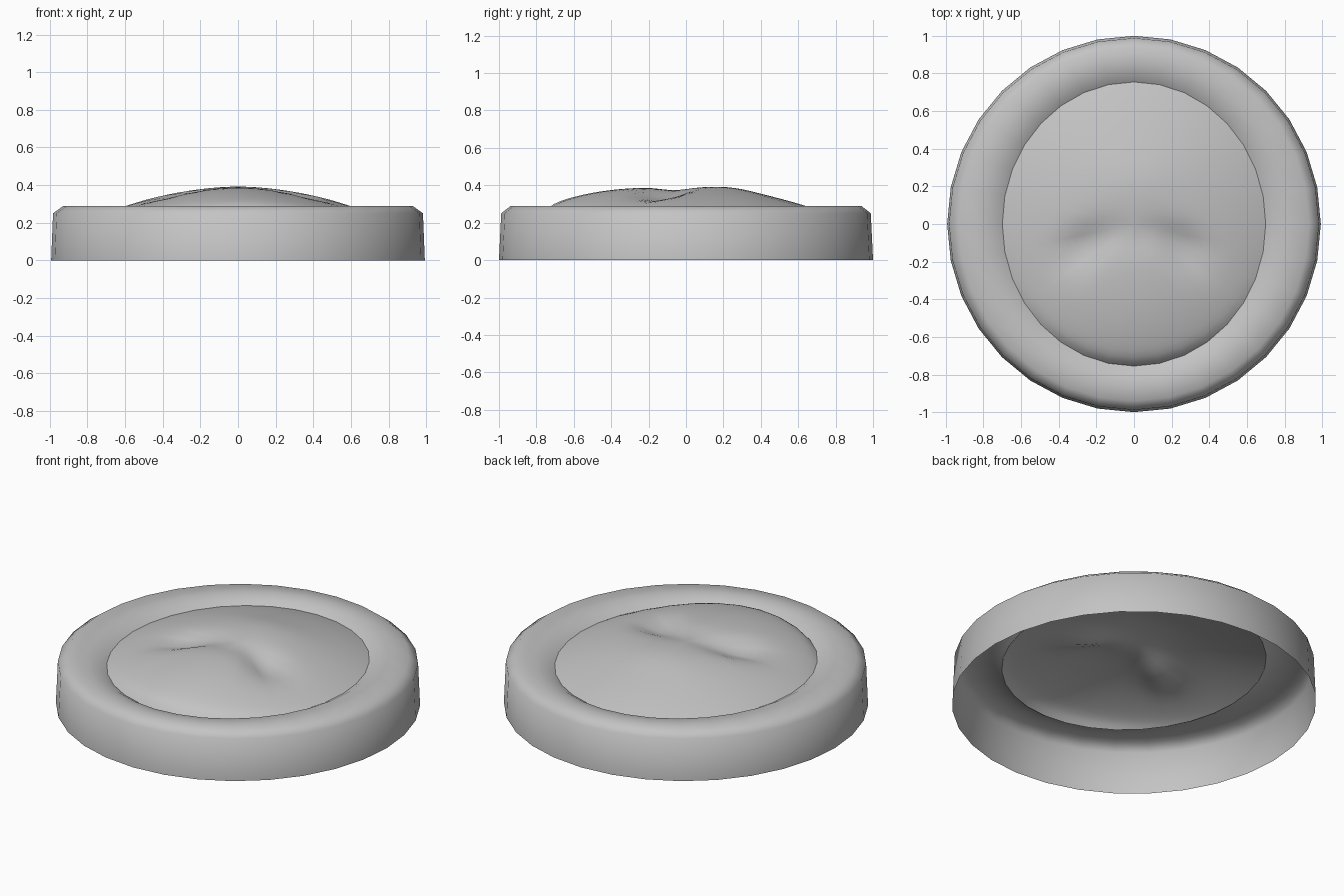
import bpy
import bmesh
from math import sin, cos, exp, tau, hypot

SIDES = 32
RINGS = 20
INNER_X, INNER_Y = 0.70, 0.755
GROOVE_Z = 0.25

cube = bpy.data.objects.get("Cube")
if cube:
    bpy.data.objects.remove(cube)

grey = bpy.data.materials.new("plain grey")
grey.use_nodes = True
colour = (0.55, 0.55, 0.55, 1)
grey.diffuse_color = colour
grey.node_tree.nodes["Principled BSDF"].inputs["Base Color"].default_value = colour


def bump(x, y, cx, cy, wx, wy):
    return exp(-((x - cx) / wx) ** 2 - ((y - cy) / wy) ** 2)


def relief_height(x, y):
    """Domed face with a lipped chin, brow, nose bridge and eye hollows."""
    u = min(1.0, hypot(x / INNER_X, y / INNER_Y))
    chin = max(0.0, -y / INNER_Y / u) ** 3 if u else 0.0
    dome = 0.14 * (1 - u ** 2)
    lipped = 0.035 * (1 - u ** 30) + 0.105 * (1 - u ** 3)
    z = GROOVE_Z + dome + chin * (lipped - dome)
    z += 0.012 * bump(x, y, 0, 0.25, 0.3, 0.15)
    z -= 0.014 * bump(x, y, 0, -0.07, 0.12, 0.1)
    # hollows slant down and outwards from the nose bridge
    side = abs(x)
    z -= 0.05 * bump(side, y + 0.4 * (side - 0.1), 0.27, -0.05, 0.16, 0.1)
    return z


def loft(bm, rings):
    """Bridge successive closed rings of vertices."""
    for a, b in zip(rings, rings[1:]):
        for i in range(SIDES):
            j = (i + 1) % SIDES
            bm.faces.new((a[i], a[j], b[j], b[i]))


def ring(bm, rx, ry, height):
    points = [(rx * cos(tau * i / SIDES), ry * sin(tau * i / SIDES)) for i in range(SIDES)]
    return [bm.verts.new((x, y, height(x, y))) for x, y in points]


def finish(bm, name):
    mesh = bpy.data.meshes.new(name)
    bm.to_mesh(mesh)
    bm.free()
    mesh.materials.append(grey)
    mesh.shade_smooth()
    obj = bpy.data.objects.new(name, mesh)
    bpy.context.collection.objects.link(obj)


# Outer wall and rim, open underneath, dipping to the groove
bm = bmesh.new()
profile = [(0.993, 1.0, 0), (0.983, 0.988, 0.25), (0.93, 0.94, 0.288),
           (0.81, 0.85, 0.287), (0.745, 0.795, 0.275), (INNER_X, INNER_Y, GROOVE_Z)]
loft(bm, [ring(bm, rx, ry, lambda x, y, z=z: z) for rx, ry, z in profile])
finish(bm, "rim")

# Raised face inside the rim
bm = bmesh.new()
scales = [1 - (k / RINGS) ** 1.2 for k in range(RINGS)]
rings = [ring(bm, INNER_X * s, INNER_Y * s, relief_height) for s in scales]
loft(bm, rings)
centre = bm.verts.new((0, 0, relief_height(0, 0)))
for i in range(SIDES):
    bm.faces.new((rings[-1][i], rings[-1][(i + 1) % SIDES], centre))
finish(bm, "face_relief")
